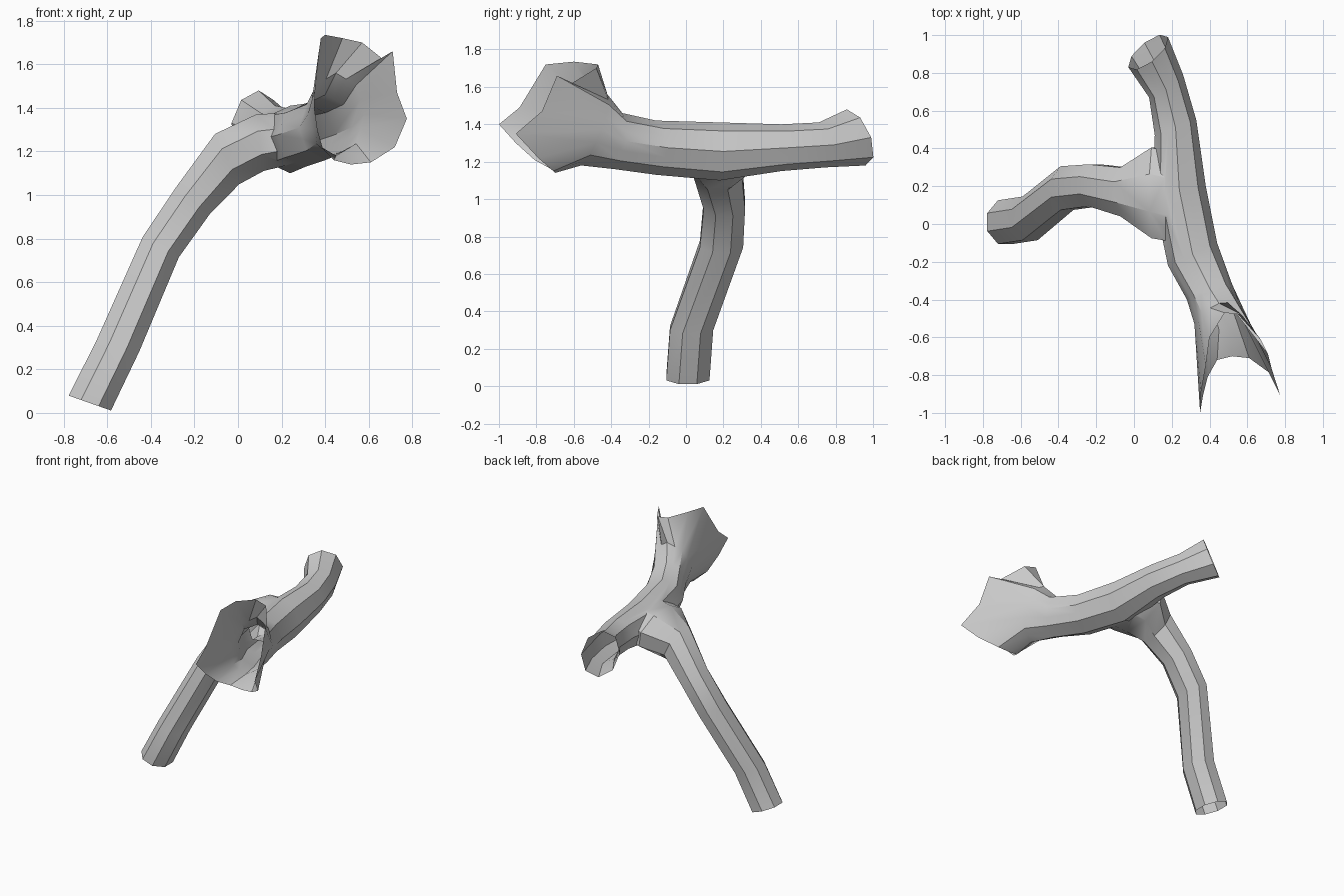
import bpy, bmesh, math
from mathutils import Vector

if "Cube" in bpy.data.objects:
    bpy.data.objects.remove(bpy.data.objects["Cube"])


def ring(centre, side, up, sides, split=1, phase=0.0):
    """Elliptical cross-section; split adds points along each straight edge."""
    c, s, u = Vector(centre), Vector(side), Vector(up)
    corners = []
    for i in range(sides):
        a = 2 * math.pi * i / sides + phase
        corners.append(c + s * math.cos(a) + u * math.sin(a))
    pts = []
    for i, p in enumerate(corners):
        q = corners[(i + 1) % sides]
        pts += [p.lerp(q, j / split) for j in range(split)]
    return pts


def loft(name, rings, mats, end_apex):
    """Skin the rings; both ends get temporary caps in material slot 1."""
    bm = bmesh.new()
    loops = [[bm.verts.new(p) for p in r] for r in rings]
    n = len(loops[0])
    for a, b in zip(loops, loops[1:]):
        for i in range(n):
            j = (i + 1) % n
            bm.faces.new((a[i], a[j], b[j], b[i]))
    start_apex = sum(rings[0], Vector()) / n
    for loop, apex in ((loops[0], start_apex), (loops[-1], Vector(end_apex))):
        v = bm.verts.new(apex)
        for i in range(n):
            bm.faces.new((loop[i], loop[(i + 1) % n], v)).material_index = 1
    bmesh.ops.recalc_face_normals(bm, faces=bm.faces)
    me = bpy.data.meshes.new(name)
    bm.to_mesh(me)
    bm.free()
    for m in mats:
        me.materials.append(m)
    ob = bpy.data.objects.new(name, me)
    bpy.context.collection.objects.link(ob)
    return ob


bark = bpy.data.materials.new("grey_bark")
bark.diffuse_color = (0.6, 0.6, 0.6, 1)
bark.use_nodes = True
bark.node_tree.nodes["Principled BSDF"].inputs["Base Color"].default_value = bark.diffuse_color
cap = bpy.data.materials.new("temporary_cap")

# Main limb, from the back end to the neck: centre, side and up half-axes
limb = [
    ((.075, .91, 1.33), (.105, .08, 0), (.02, -.05, .15)),
    ((.17, .73, 1.29), (.09, .06, 0), (0, -.02, .12)),
    ((.22, .51, 1.275), (.11, .04, 0), (0, 0, .125)),
    ((.24, .18, 1.255), (.14, .02, 0), (0, 0, .155)),
    ((.31, -.16, 1.275), (.13, .06, 0), (0, 0, .145)),
    ((.40, -.36, 1.31), (.12, .04, 0), (0, .02, .15)),
    ((.45, -.49, 1.37), (.13, .04, 0), (0, .07, .19)),
]
# Ragged rim of the flared front end
rim = [(.775, -.91, 1.35), (.73, -.77, 1.47), (.71, -.69, 1.66), (.67, -.61, 1.62),
       (.57, -.48, 1.70), (.48, -.47, 1.72), (.40, -.60, 1.735), (.38, -.75, 1.72),
       (.355, -.89, 1.49), (.35, -1.0, 1.40), (.365, -.91, 1.30), (.39, -.81, 1.21),
       (.44, -.72, 1.16), (.52, -.70, 1.14), (.61, -.71, 1.15), (.72, -.79, 1.22)]
rings = [ring(*r, 8, split=2) for r in limb] + [[Vector(p) for p in rim]]
branch = loft("forked_branch", rings, (bark, cap), (.49, -.62, 1.40))

# Side limb running down to the ground, widening where it meets the main limb
side_limb = [
    ((-.68, .01, .045), (0, .125, 0), (-.105, 0, .037)),
    ((-.55, .03, .31), (0, .125, 0), (-.105, 0, .03)),
    ((-.355, .19, .76), (0, .125, 0), (-.09, 0, .05)),
    ((-.21, .205, .97), (0, .12, 0), (-.085, 0, .065)),
    ((-.05, .17, 1.165), (0, .14, 0), (-.06, 0, .125)),
    ((.10, .165, 1.24), (0, .26, 0), (-.02, 0, .14)),
    ((.24, .13, 1.26), (0, .25, 0), (0, 0, .13)),
]
rings = [ring(*r, 8, phase=math.pi / 8) for r in side_limb]
leg = loft("side_limb_helper", rings, (bark, cap), (.25, .13, 1.26))

# Fuse the limbs into one skin
mod = branch.modifiers.new("fuse", 'BOOLEAN')
mod.operation = 'UNION'
mod.solver = 'EXACT'
mod.object = leg
bpy.context.view_layer.update()
fused = bpy.data.meshes.new_from_object(
    branch.evaluated_get(bpy.context.evaluated_depsgraph_get()))
branch.modifiers.clear()
branch.data = fused
bpy.data.objects.remove(leg)

# Open the ends by removing the temporary caps
bm = bmesh.new()
bm.from_mesh(fused)
bmesh.ops.delete(bm, geom=[f for f in bm.faces if f.material_index == 1], context='FACES')
bmesh.ops.remove_doubles(bm, verts=bm.verts, dist=0.002)
bm.to_mesh(fused)
bm.free()
fused.materials.clear()
fused.materials.append(bark)
bpy.data.materials.remove(cap)

bpy.context.view_layer.objects.active = branch
branch.select_set(True)
bpy.ops.object.shade_smooth_by_angle(angle=math.radians(35))
